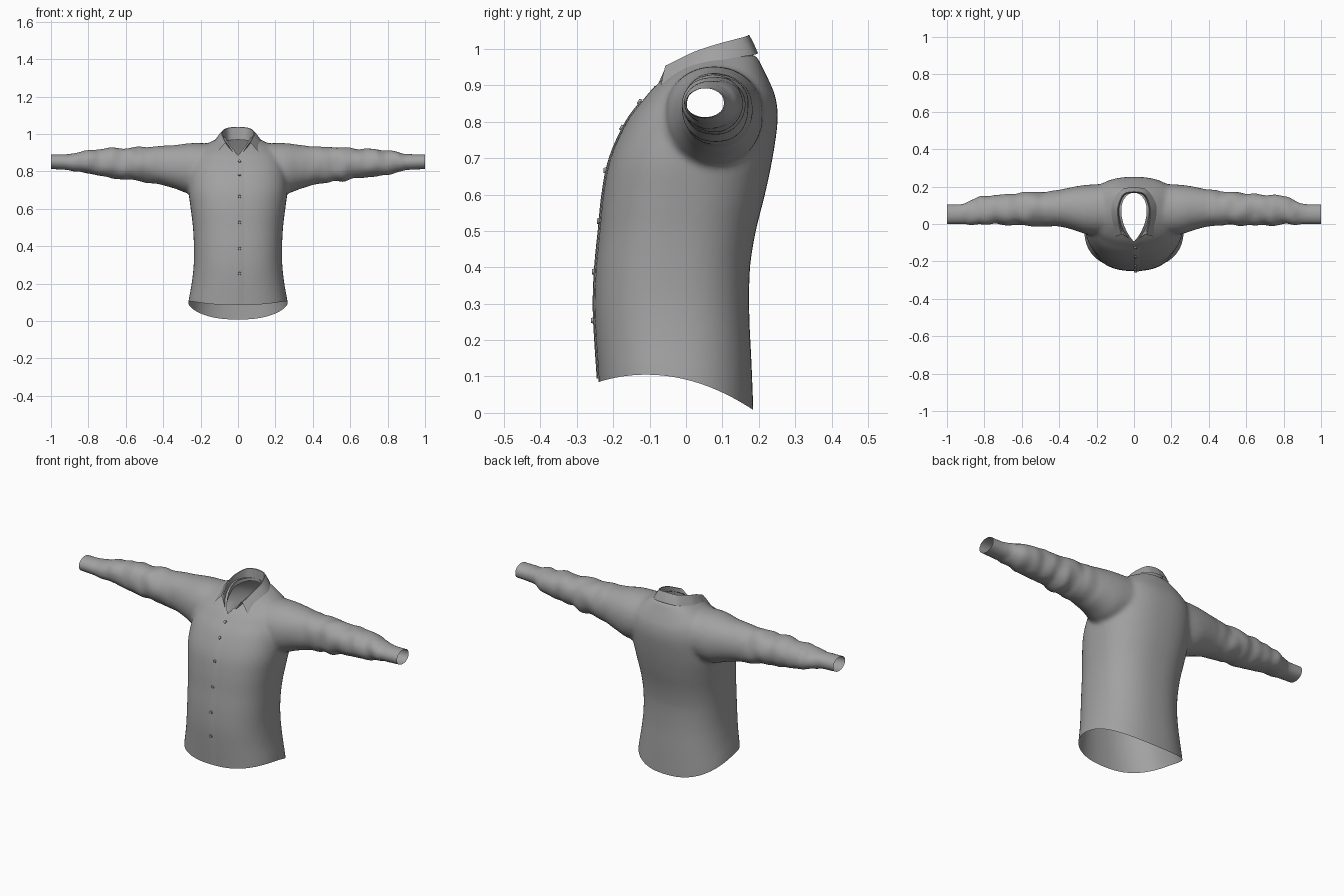
import bpy, bmesh, math
from mathutils import Vector, noise
from mathutils.bvhtree import BVHTree

if "Cube" in bpy.data.objects:
    bpy.data.objects.remove(bpy.data.objects["Cube"])

cloth = bpy.data.materials.new("grey_cloth")
cloth.diffuse_color = (0.36, 0.36, 0.36, 1)
cloth.use_nodes = True
cloth.node_tree.nodes["Principled BSDF"].inputs["Base Color"].default_value = cloth.diffuse_color


def add_object(name, bm, angle=60):
    me = bpy.data.meshes.new(name)
    bm.to_mesh(me)
    me.materials.clear()
    me.materials.append(cloth)
    ob = bpy.data.objects.new(name, me)
    bpy.context.collection.objects.link(ob)
    bpy.ops.object.select_all(action='DESELECT')
    ob.select_set(True)
    bpy.context.view_layer.objects.active = ob
    bpy.ops.object.shade_smooth_by_angle(angle=math.radians(angle))
    return ob


def spline(rows, steps):
    """Catmull-Rom through rows of numbers."""
    out = []
    for i in range(len(rows) - 1):
        p = [rows[max(0, min(len(rows) - 1, i + k))] for k in (-1, 0, 1, 2)]
        for j in range(steps):
            t = j / steps
            out.append([0.5 * (2*b + (c - a)*t + (2*a - 5*b + 4*c - d)*t*t
                        + (3*b - a - 3*c + d)*t**3) for a, b, c, d in zip(*p)])
    return out + [list(rows[-1])]


def ring(n, power):
    for i in range(n):
        a = 2 * math.pi * i / n
        c, s = math.cos(a), math.sin(a)
        yield (math.copysign(abs(c) ** (2 / power), c),
               math.copysign(abs(s) ** (2 / power), s))


def loft(bm, rings):
    """Closed solid through a list of rings of points."""
    vs = [[bm.verts.new(p) for p in r] for r in rings]
    n = len(vs[0])
    for a, b in zip(vs, vs[1:]):
        for i in range(n):
            bm.faces.new((a[i], a[(i + 1) % n], b[(i + 1) % n], b[i]))
    bm.faces.new(vs[0][::-1])
    bm.faces.new(vs[-1])


# torso sections: z, half width, front y, back y
TORSO = [(0.0, .275, -.235, .187), (.1, .266, -.24, .185), (.2, .248, -.247, .18),
         (.3, .237, -.252, .174), (.4, .236, -.248, .176), (.5, .241, -.238, .192),
         (.6, .253, -.228, .217), (.7, .265, -.208, .238), (.8, .26, -.163, .252),
         (.86, .245, -.118, .248), (.9, .225, -.083, .234), (.95, .16, -.02, .21),
         (.985, .09, .05, .192)]
# sleeve sections: x, front y, back y, bottom z, top z
SLEEVE = [(.13, -.06, .215, .70, .95), (.25, -.055, .21, .68, .952), (.33, -.03, .198, .705, .942),
          (.42, -.012, .18, .73, .934), (.6, -.008, .165, .755, .927), (.8, -.003, .147, .785, .914),
          (.87, -.003, .13, .8, .90), (.91, -.002, .108, .807, .893), (1.06, -.002, .108, .815, .893)]

bm = bmesh.new()
loft(bm, [[(w * c, (f + b) / 2 + (b - f) / 2 * s, z) for c, s in ring(48, 2.4)]
          for z, w, f, b in spline(TORSO, 4)])
for side in (1, -1):
    loft(bm, [[(side * x, (f + b) / 2 + (b - f) / 2 * c, (lo + hi) / 2 + (hi - lo) / 2 * s)
               for c, s in ring(32, 2.1)] for x, f, b, lo, hi in spline(SLEEVE, 4)])
bmesh.ops.recalc_face_normals(bm, faces=bm.faces)

# fuse torso and sleeves into one skin
shirt = add_object("shirt_body", bm)
rm = shirt.modifiers.new("fuse", 'REMESH')
rm.mode = 'VOXEL'
rm.voxel_size = 0.011
sm = shirt.modifiers.new("soften", 'SMOOTH')
sm.factor, sm.iterations = 0.5, 8
ev = shirt.evaluated_get(bpy.context.evaluated_depsgraph_get())
bm = bmesh.new()
bm.from_mesh(ev.to_mesh())
bpy.data.objects.remove(shirt)

# open the hem and both cuffs
for co, no in (((0, 0, .1), (0, 0, -1)), ((1, 0, 0), (1, 0, 0)), ((-1, 0, 0), (-1, 0, 0))):
    bmesh.ops.bisect_plane(bm, geom=bm.verts[:] + bm.edges[:] + bm.faces[:],
                           plane_co=co, plane_no=no, clear_outer=True)

# teardrop neck opening
neck = []
for i in range(361):
    a = math.pi * i / 360
    x = .083 * math.sin(a) * math.sin(a / 2) ** .7
    y = .037 - .13 * math.cos(a)
    neck += [(x, y), (-x, y)]


def in_neck(p):
    u = (.037 - p.y) / .13
    if p.z < .75 or abs(u) >= 1:
        return False
    a = math.acos(u)
    return abs(p.x) < .083 * math.sin(a) * math.sin(a / 2) ** .7


bmesh.ops.delete(bm, geom=[f for f in bm.faces if in_neck(f.calc_center_median())], context='FACES')
for v in bm.verts:
    if v.is_boundary and v.co.z > .75 and abs(v.co.x) < .2:
        v.co.x, v.co.y = min(neck, key=lambda q: (q[0] - v.co.x) ** 2 + (q[1] - v.co.y) ** 2)


# curved hem, and soft creases on the sleeves
def hem(y):
    d = y + .11
    return .105 - (.02 * (d / .13) ** 2 if d < 0 else .097 * (d / .295) ** 2)


bm.normal_update()
for v in bm.verts:
    k = max(0, min(1, (.4 - v.co.z) / .3))
    v.co.z += (hem(v.co.y) - .1) * k
    crease = max(0, min(1, (abs(v.co.x) - .35) / .15)) * max(0, min(1, (.93 - abs(v.co.x)) / .05))
    v.co += v.normal * .011 * crease * noise.noise(Vector((v.co.x * 17, v.co.y * 9, v.co.z * 9)))
add_object("shirt_body", bm)
tree = BVHTree.FromBMesh(bm)


def front_y(x, z):
    hit = tree.ray_cast(Vector((x, -1, z)), Vector((0, 1, 0)))[0]
    return hit.y if hit and hit.y < 0 else None


# button placket: thin overlapping strip down the front
bm = bmesh.new()
prev = None
for i in range(41):
    z = .094 + (.855 - .094) * i / 40
    ys = [front_y(x, z) for x in (0, .016, .032)]
    if None in ys:
        continue
    row = [bm.verts.new(p) for p in ((0, ys[0], z), (0, ys[0] - .005, z),
                                     (.016, ys[1] - .004, z), (.032, ys[2] - .001, z))]
    if prev:
        for j in range(3):
            bm.faces.new((prev[j], prev[j + 1], row[j + 1], row[j]))
    prev = row
add_object("placket", bm, 40)

# buttons
for i, z in enumerate((.855, .784, .666, .527, .388, .254)):
    y = front_y(.008, z)
    if y is None:
        y = -.11
    bm = bmesh.new()
    bmesh.ops.create_cone(bm, cap_ends=True, segments=14, radius1=.009, radius2=.007, depth=.008)
    tilt = math.radians(90 if z < .7 else 60)
    for v in bm.verts:
        p = v.co.copy()
        v.co = (p.x + .008, y - .006 - p.z * math.sin(tilt) + p.y * math.cos(tilt),
                z + p.y * math.sin(tilt) + p.z * math.cos(tilt))
    add_object("button_%d" % (i + 1), bm, 40)

# collar: inner stand, fold line and outer flap, from back centre to front
INNER = [(0, .167, .97), (.05, .152, .965), (.077, .08, .95), (.062, 0, .918), (.036, -.05, .89), (0, -.095, .862)]
FOLD = [(0, .17, 1.037), (.055, .156, 1.031), (.083, .085, 1.012), (.08, .025, .992), (.071, -.02, .97), (.06, -.055, .952)]
OUTER = [(0, .198, .988), (.07, .182, .983), (.117, .11, .972), (.124, .04, .954), (.119, -.015, .925), (.113, -.07, .896)]
bm = bmesh.new()
rows = [spline(r, 6) for r in (INNER, FOLD, OUTER)]
for side in (1, -1):
    grid = []
    for a, b, c in zip(*rows):
        a, b, c = (Vector((p[0] * side, p[1], p[2])) for p in (a, b, c))
        out = (c - b) * .12
        pts = [a, a.lerp(b, .5), b, b + Vector((out.x, out.y, .002)),
               b.lerp(c, .5) + Vector((out.x * .5, out.y * .5, .004)), c]
        grid.append([bm.verts.new(p) for p in pts])
    for g, h in zip(grid, grid[1:]):
        for j in range(5):
            bm.faces.new((g[j], g[j + 1], h[j + 1], h[j]))
bmesh.ops.remove_doubles(bm, verts=bm.verts, dist=.0005)
bmesh.ops.recalc_face_normals(bm, faces=bm.faces)
add_object("collar", bm, 50)
